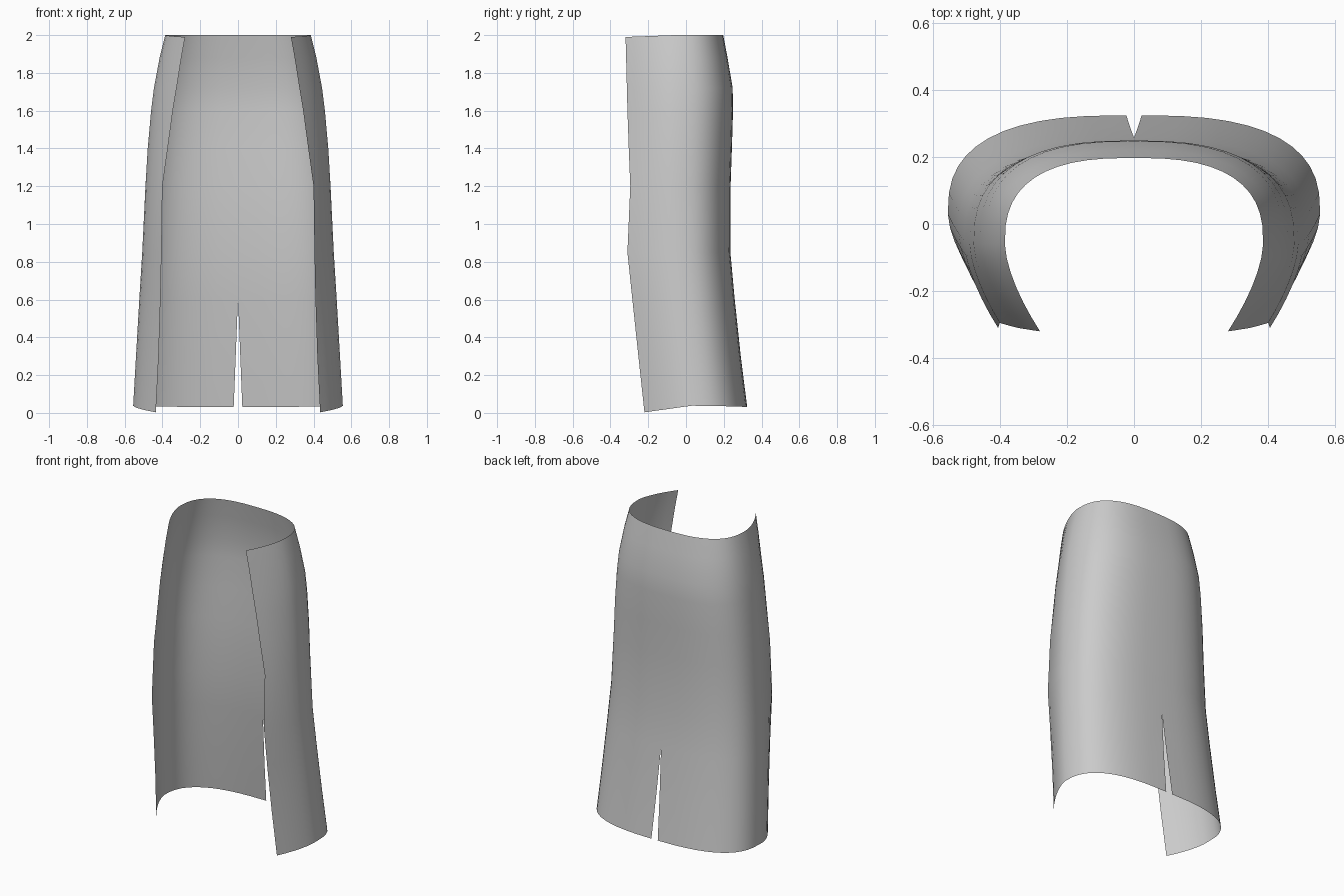
import bpy, bmesh, math

cube = bpy.data.objects.get("Cube")
if cube:
    bpy.data.objects.remove(cube, do_unlink=True)

# Grey cloth
cloth = bpy.data.materials.new("grey_cloth")
cloth.use_nodes = True
grey = (0.6, 0.6, 0.6, 1)
cloth.diffuse_color = grey
cloth.node_tree.nodes["Principled BSDF"].inputs["Base Color"].default_value = grey

# Cross-sections: height, back y, half width, widest y, front edge x, front edge y
SECTIONS = [
    (2.00, 0.197, 0.385, -0.06, 0.28, -0.32),
    (1.88, 0.220, 0.415, -0.06, 0.30, -0.317),
    (1.72, 0.247, 0.445, -0.06, 0.325, -0.313),
    (1.60, 0.249, 0.460, -0.06, 0.345, -0.31),
    (1.40, 0.243, 0.478, -0.06, 0.372, -0.303),
    (1.20, 0.236, 0.490, -0.06, 0.40, -0.295),
    (0.85, 0.235, 0.507, -0.05, 0.405, -0.31),
    (0.61, 0.257, 0.522, -0.03, 0.41, -0.285),
    (0.30, 0.290, 0.540, 0.00, 0.42, -0.252),
    (0.03, 0.324, 0.555, 0.03, 0.435, -0.22),
]
SLIT_TOP, SLIT_HALF = 0.61, 0.024
BACK_STEPS, FRONT_STEPS = 12, 6
ROUND = 2 / 2.65


def section_points(z, back, width, side, edge_x, edge_y):
    """Half outline from the centre back round to the open front edge."""
    slit = SLIT_HALF * max(0, SLIT_TOP - z) / SLIT_TOP
    points = []
    for i in range(BACK_STEPS + 1):
        a = math.pi / 2 * i / BACK_STEPS
        u = math.sin(a) ** ROUND
        v = max(0, math.cos(a)) ** ROUND
        hem = 0.008 * i / BACK_STEPS if z < 0.1 else 0
        points.append((slit + (width - slit) * u, side + (back - side) * v, z + hem))
    # Hem and waist dip slightly toward the front edge
    dip = 0.035 if z < 0.1 else 0.01 if z > 1.9 else 0
    start_z = points[-1][2]
    for i in range(1, FRONT_STEPS + 1):
        t = i / FRONT_STEPS
        points.append((width + (edge_x - width) * t ** 1.6,
                       side + (edge_y - side) * t, start_z - dip * t))
    return points


# Loft one half of the skirt, then mirror it
bm = bmesh.new()
rows = [[bm.verts.new(p) for p in section_points(*s)] for s in SECTIONS]
for upper, lower in zip(rows, rows[1:]):
    for i in range(len(upper) - 1):
        bm.faces.new((upper[i], upper[i + 1], lower[i + 1], lower[i]))
bm.normal_update()
# Faces look outward
if sum(f.normal.x for f in bm.faces) < 0:
    bmesh.ops.reverse_faces(bm, faces=bm.faces[:])
for f in bm.faces:
    f.smooth = True

mesh = bpy.data.meshes.new("open_skirt")
bm.to_mesh(mesh)
bm.free()
mesh.materials.append(cloth)
skirt = bpy.data.objects.new("open_skirt", mesh)
bpy.context.collection.objects.link(skirt)

mirror = skirt.modifiers.new("mirror", "MIRROR")
mirror.use_mirror_merge = True
mirror.merge_threshold = 0.0005
